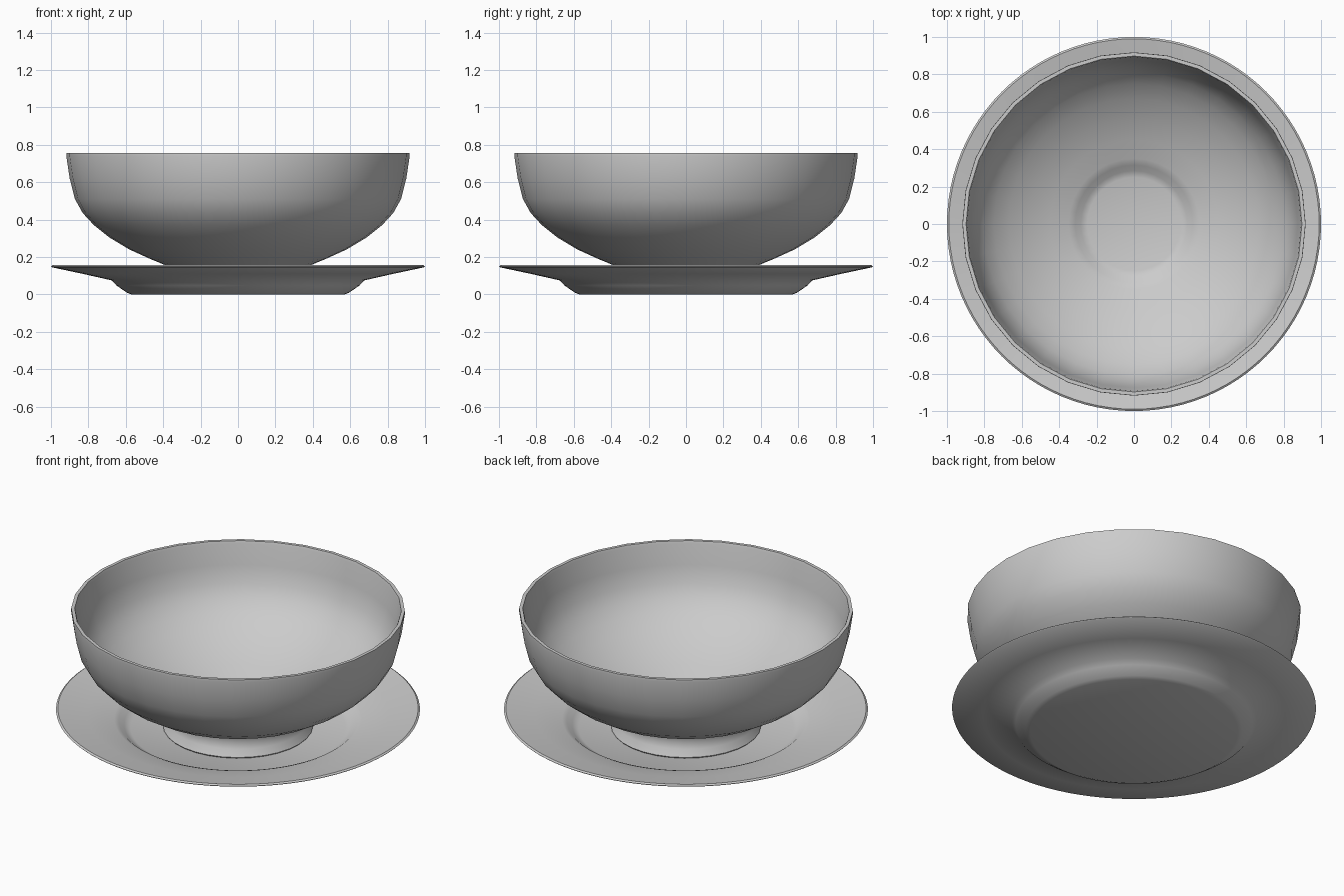
import bpy, bmesh, math

if "Cube" in bpy.data.objects:
    bpy.data.objects.remove(bpy.data.objects["Cube"])


def lathe(name, profile, sides):
    """Revolve an (r, z) profile around z; points on the axis become single poles."""
    bm = bmesh.new()
    rings = []
    for r, z in profile:
        if r == 0:
            rings.append([bm.verts.new((0, 0, z))] * sides)
        else:
            rings.append([bm.verts.new((r * math.cos(2 * math.pi * i / sides),
                                        r * math.sin(2 * math.pi * i / sides), z))
                          for i in range(sides)])
    for a, b in zip(rings, rings[1:]):
        for i in range(sides):
            j = (i + 1) % sides
            bm.faces.new(list(dict.fromkeys((a[i], a[j], b[j], b[i]))))
    bmesh.ops.recalc_face_normals(bm, faces=bm.faces)
    mesh = bpy.data.meshes.new(name)
    bm.to_mesh(mesh)
    bm.free()
    obj = bpy.data.objects.new(name, mesh)
    bpy.context.collection.objects.link(obj)
    bpy.ops.object.select_all(action='DESELECT')
    obj.select_set(True)
    bpy.context.view_layer.objects.active = obj
    bpy.ops.object.shade_smooth_by_angle(angle=math.radians(35))
    return obj


# Saucer: flat base, stepped well, wide sloping rim
lathe("saucer", [
    (0, 0), (0.57, 0), (0.595, 0.01), (0.65, 0.048), (0.675, 0.075),
    (0.83, 0.11), (0.995, 0.145), (1.0, 0.15), (0.99, 0.157),
    (0.83, 0.126), (0.68, 0.095), (0.655, 0.085), (0.625, 0.06), (0.59, 0.042),
    (0, 0.04)], 96)

# Bowl: flared foot, rounded outside, thin rim, inside with a round recess
lathe("bowl", [
    (0, 0.042), (0.405, 0.042), (0.412, 0.05), (0.39, 0.09), (0.378, 0.125), (0.385, 0.155),
    (0.47, 0.19), (0.58, 0.24), (0.69, 0.306), (0.77, 0.37), (0.83, 0.435),
    (0.872, 0.51), (0.90, 0.62), (0.918, 0.74), (0.917, 0.755),
    (0.898, 0.755), (0.893, 0.74), (0.876, 0.62), (0.848, 0.52), (0.808, 0.45),
    (0.75, 0.388), (0.67, 0.326), (0.56, 0.263), (0.45, 0.212), (0.35, 0.178),
    (0.315, 0.163), (0.285, 0.135), (0.25, 0.125), (0, 0.122)], 32)
